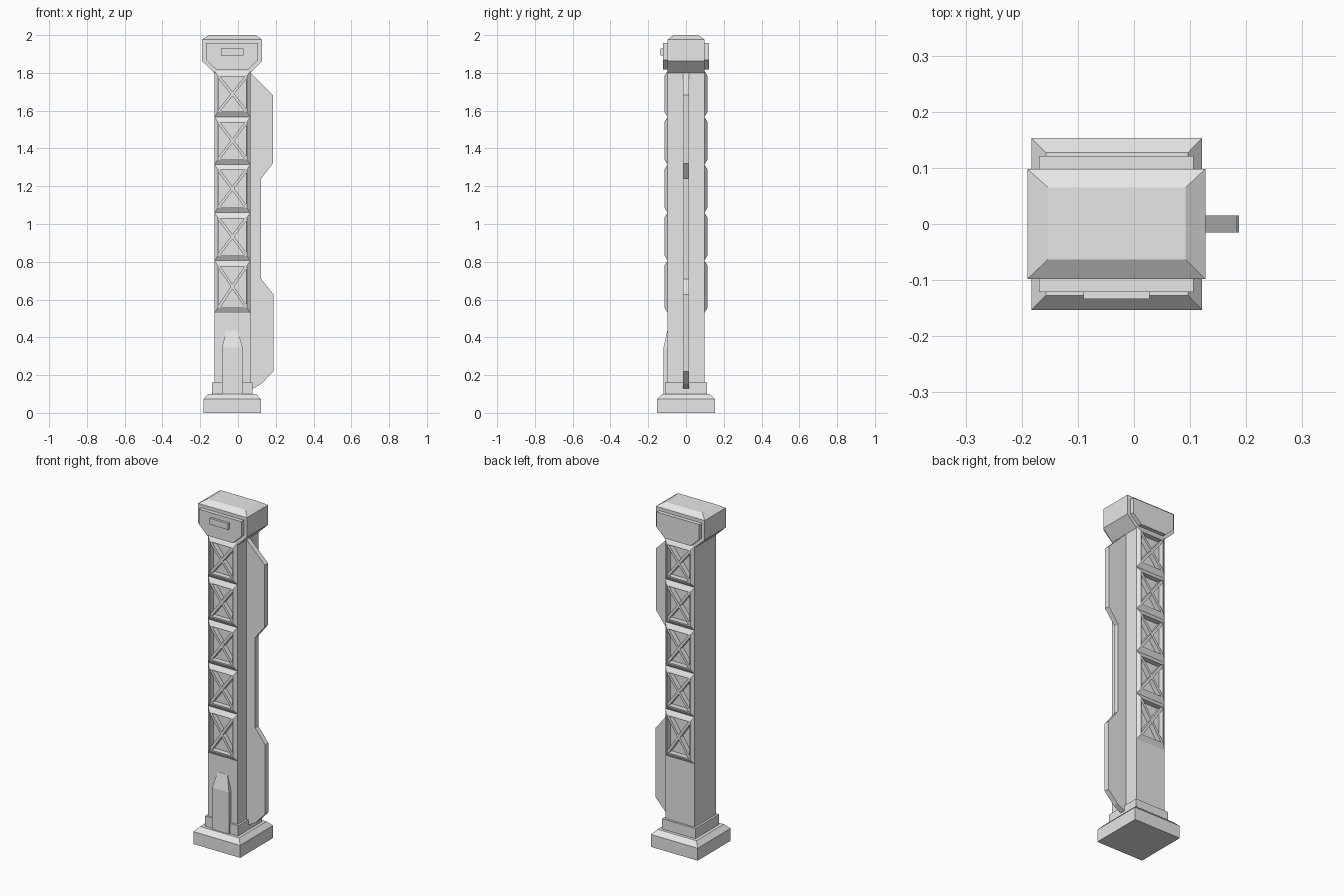
import bpy, bmesh

cube = bpy.data.objects.get("Cube")
if cube:
    bpy.data.objects.remove(cube, do_unlink=True)

grey = bpy.data.materials.new("plain_grey")
grey.use_nodes = True
grey.diffuse_color = (0.8, 0.8, 0.8, 1)
grey.node_tree.nodes["Principled BSDF"].inputs["Base Color"].default_value = (0.8, 0.8, 0.8, 1)


def finish(name, bm):
    bmesh.ops.recalc_face_normals(bm, faces=bm.faces)
    mesh = bpy.data.meshes.new(name)
    bm.to_mesh(mesh)
    bm.free()
    mesh.materials.append(grey)
    obj = bpy.data.objects.new(name, mesh)
    bpy.context.collection.objects.link(obj)
    return obj


def bridge(bm, loops, closed=False):
    """Join equal point loops into a skin, capped or closed into a ring."""
    rings = [[bm.verts.new(p) for p in loop] for loop in loops]
    pairs = list(zip(rings, rings[1:]))
    if closed:
        pairs.append((rings[-1], rings[0]))
    else:
        bm.faces.new(rings[0])
        bm.faces.new(rings[-1])
    for a, b in pairs:
        for i in range(len(a)):
            j = (i + 1) % len(a)
            bm.faces.new((a[i], a[j], b[j], b[i]))


def tower(name, levels):
    """Stack rectangles (x0, x1, y0, y1, z) into a solid."""
    bm = bmesh.new()
    bridge(bm, [[(x0, y0, z), (x1, y0, z), (x1, y1, z), (x0, y1, z)]
                for x0, x1, y0, y1, z in levels])
    return finish(name, bm)


def slab(name, outline, y0, y1):
    """Extrude an x-z outline along y."""
    bm = bmesh.new()
    bridge(bm, [[(x, y, z) for x, z in outline] for y in (y0, y1)])
    return finish(name, bm)


# Column dimensions
LEFT, RIGHT, HALF = -0.125, 0.066, 0.098
FLOOR, FACE = 0.083, 0.113
JOINTS = [0.53, 0.806, 1.06, 1.315, 1.567, 1.81]

# Base and shaft
tower("base", [(-0.183, 0.121, -0.153, 0.153, 0),
               (-0.183, 0.121, -0.153, 0.153, 0.073),
               (-0.157, 0.096, -0.127, 0.127, 0.1)])
tower("plinth", [(-0.138, 0.078, -0.11, 0.11, z) for z in (0.1, 0.16)])
tower("lower_shaft", [(LEFT, RIGHT, -HALF, HALF, z) for z in (0.1, JOINTS[0])])
tower("upper_core", [(LEFT, RIGHT, -FLOOR, FLOOR, z) for z in (JOINTS[0], 1.82)])
tower("front_buttress", [(-0.085, 0.024, -0.119, -0.09, 0.1),
                         (-0.085, 0.024, -0.119, -0.09, 0.345),
                         (-0.063, 0.001, -0.099, -0.09, 0.435)])


# Lattice bays on the front and back
def lattice_bay(label, side, z0, z1):
    def rect(dx, dz, y):
        a, b, c, d = LEFT + dx, RIGHT - dx, z0 + dz, z1 - dz
        return [(a, side * y, c), (b, side * y, c), (b, side * y, d), (a, side * y, d)]

    bm = bmesh.new()
    bridge(bm, [rect(0, 0, FLOOR), rect(0, 0, HALF), rect(0.018, 0.025, FACE),
                rect(0.023, 0.03, FACE), rect(0.023, 0.03, FLOOR)], closed=True)
    finish(label + "_frame", bm)

    x0, x1, b, t = LEFT + 0.023, RIGHT - 0.023, z0 + 0.03, z1 - 0.03
    w, h = 0.009, 0.013
    brace = [(x0, b), (x0 + w, b), (x1, t - h), (x1, t), (x1 - w, t), (x0, b + h)]
    mirrored = [(x0 + x1 - x, z) for x, z in brace]
    slab(label + "_brace_rising", brace, side * FLOOR, side * (FACE - 0.002))
    slab(label + "_brace_falling", mirrored, side * FLOOR, side * (FACE - 0.003))


for side, where in ((-1, "front"), (1, "back")):
    for i, (z0, z1) in enumerate(zip(JOINTS, JOINTS[1:])):
        lattice_bay(f"{where}_bay_{i + 1}", side, z0, z1)

# Side fin
slab("side_fin", [(0.05, 1.81), (0.066, 1.8), (0.184, 1.683), (0.184, 1.32),
                  (0.122, 1.24), (0.122, 0.71), (0.187, 0.628), (0.187, 0.22),
                  (0.125, 0.155), (0.078, 0.128), (0.05, 0.128)], -0.015, 0.015)

# Head with cover plates
tower("head", [(LEFT, RIGHT, -HALF, HALF, 1.8),
               (-0.19, 0.127, -HALF, HALF, 1.862),
               (-0.19, 0.127, -HALF, HALF, 1.977),
               (-0.153, 0.092, -0.063, 0.065, 2)])
cover = [(-0.169, 1.957), (0.106, 1.957), (0.106, 1.868),
         (0.052, 1.817), (-0.115, 1.817), (-0.169, 1.868)]
slab("front_cover", cover, -0.121, -0.09)
slab("back_cover", cover, 0.09, 0.121)
tower("front_bar", [(-0.09, 0.028, -0.134, -0.115, z) for z in (1.893, 1.93)])
